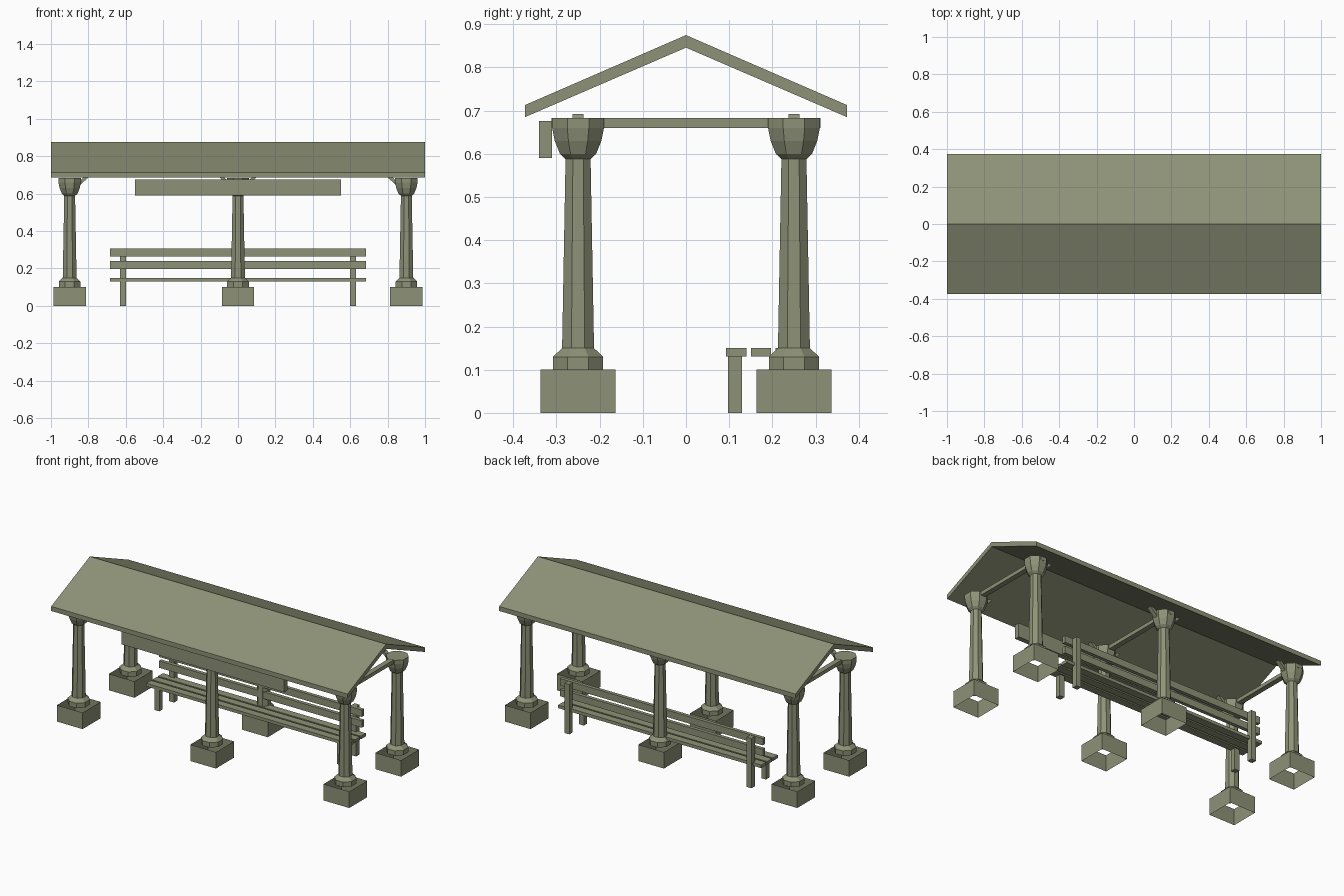
import bpy, bmesh, math
from mathutils import Matrix

if "Cube" in bpy.data.objects:
    bpy.data.objects.remove(bpy.data.objects["Cube"])

paint = bpy.data.materials.new("sage_grey")
paint.diffuse_color = (0.27, 0.29, 0.185, 1)
paint.use_nodes = True
paint.node_tree.nodes["Principled BSDF"].inputs["Base Color"].default_value = paint.diffuse_color


def finish(name, bm):
    bmesh.ops.recalc_face_normals(bm, faces=bm.faces)
    me = bpy.data.meshes.new(name)
    bm.to_mesh(me)
    bm.free()
    me.materials.append(paint)
    ob = bpy.data.objects.new(name, me)
    bpy.context.collection.objects.link(ob)
    return ob


def box(name, x0, x1, y0, y1, z0, z1, open_ends=False):
    bm = bmesh.new()
    m = Matrix.Translation(((x0 + x1) / 2, (y0 + y1) / 2, (z0 + z1) / 2))
    m = m @ Matrix.Diagonal((x1 - x0, y1 - y0, z1 - z0, 1))
    bmesh.ops.create_cube(bm, size=1, matrix=m)
    if open_ends:
        bm.normal_update()
        caps = [f for f in bm.faces if abs(f.normal.z) > 0.9]
        bmesh.ops.delete(bm, geom=caps, context='FACES_ONLY')
    return finish(name, bm)


def prism(name, outline, axis, a, b):
    """Extrude a 2D outline (horizontal, z) along axis 'x' or 'y' from a to b."""
    bm = bmesh.new()
    place = (lambda p, d: (d, p[0], p[1])) if axis == 'x' else (lambda p, d: (p[0], d, p[1]))
    ra = [bm.verts.new(place(p, a)) for p in outline]
    rb = [bm.verts.new(place(p, b)) for p in outline]
    n = len(outline)
    for i in range(n):
        j = (i + 1) % n
        bm.faces.new((ra[i], ra[j], rb[j], rb[i]))
    bm.faces.new(ra)
    bm.faces.new(rb)
    return finish(name, bm)


# Octagonal column: (distance to flat side, height)
COLUMN = [(0.058, 0.10), (0.058, 0.13), (0.037, 0.15), (0.029, 0.588),
          (0.042, 0.60), (0.054, 0.63), (0.06, 0.66), (0.06, 0.683)]


def column(name, x, y):
    bm = bmesh.new()
    rings = []
    for apothem, z in COLUMN:
        r = apothem / math.cos(math.pi / 8)
        angles = [math.pi / 8 + k * math.pi / 4 for k in range(8)]
        rings.append([bm.verts.new((x + r * math.cos(t), y + r * math.sin(t), z))
                      for t in angles])
    for lo, hi in zip(rings, rings[1:]):
        for i in range(8):
            j = (i + 1) % 8
            bm.faces.new((lo[i], lo[j], hi[j], hi[i]))
    bm.faces.new(rings[-1])
    return finish(name, bm)


# Columns on hollow pedestals, with braces and cross beams
for x in (-0.9, 0, 0.9):
    for y in (-0.25, 0.25):
        box("pedestal", x - 0.0865, x + 0.0865, y - 0.0865, y + 0.0865, 0, 0.1, open_ends=True)
        column("column", x, y)
        for s in (-1, 1):
            if x * s <= 0:  # outer columns only brace inward
                prism("brace", [(x + s * 0.045, 0.635), (x + s * 0.105, 0.692),
                                (x + s * 0.08, 0.692), (x + s * 0.045, 0.658)],
                      'y', y - 0.013, y + 0.013)
    box("cross_beam", x - 0.016, x + 0.016, -0.311, 0.311, 0.66, 0.6825)

# Gabled roof
prism("roof", [(-0.373, 0.685), (0, 0.846), (0.373, 0.685),
               (0.373, 0.713), (0, 0.875), (-0.373, 0.713)], 'x', -1, 1)

# Front sign board
box("sign_board", -0.55, 0.55, -0.34, -0.31, 0.59, 0.676)

# Bench: seat slats, back slats, legs and back posts
for y in (0.093, 0.15, 0.207):
    box("seat_slat", -0.685, 0.685, y, y + 0.047, 0.131, 0.15)
for z in (0.198, 0.264):
    box("back_slat", -0.685, 0.685, 0.216, 0.238, z, z + 0.042)
for s in (-0.615, 0.615):
    box("bench_leg", s - 0.016, s + 0.016, 0.097, 0.13, 0, 0.131)
    box("back_post", s - 0.016, s + 0.016, 0.238, 0.27, 0, 0.304)
